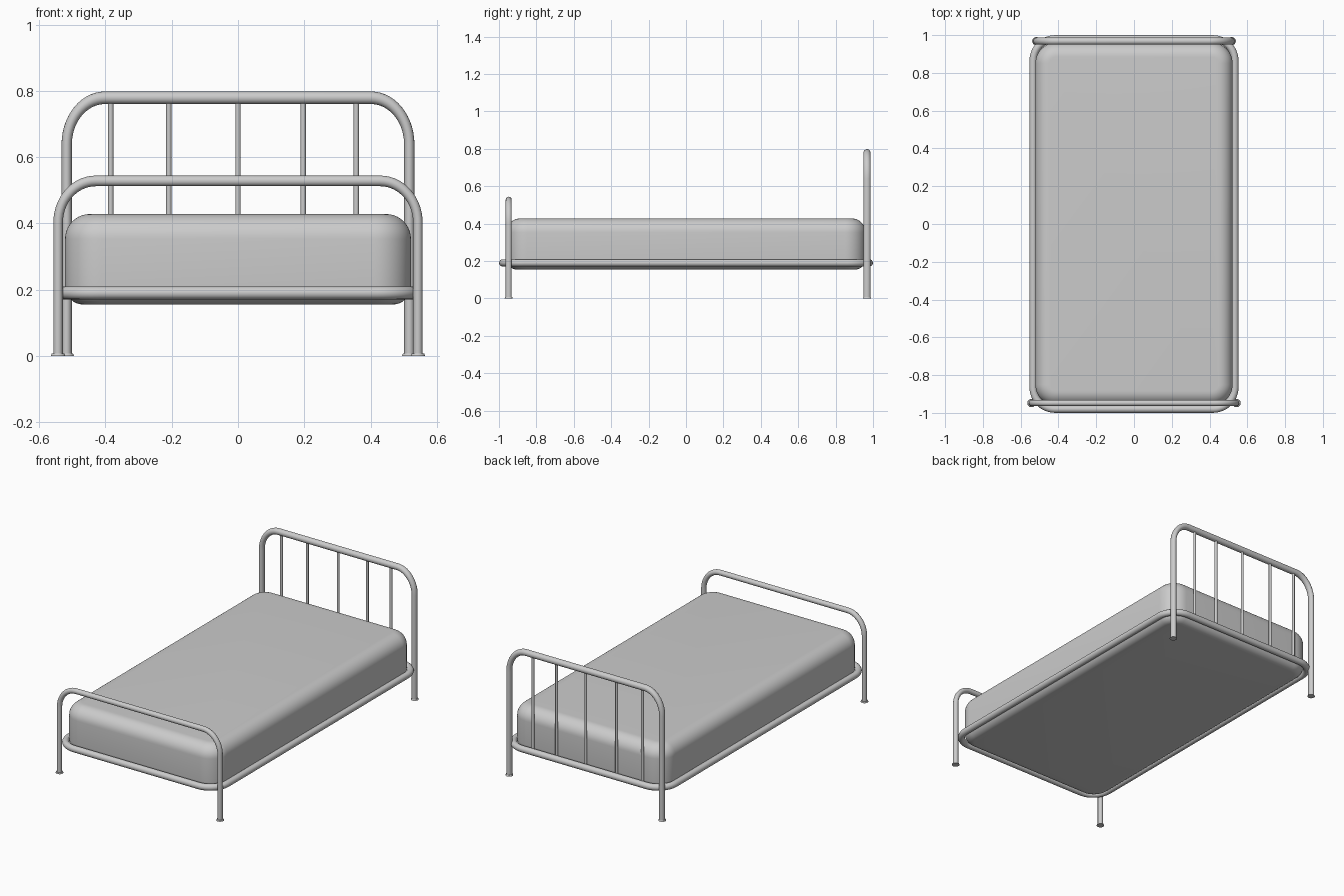
import bpy, bmesh
from math import pi, sin, cos
from mathutils import Vector

if "Cube" in bpy.data.objects:
    bpy.data.objects.remove(bpy.data.objects["Cube"])


def rounded_rect(hx, hy, r, n=12):
    # outline points, counter-clockwise
    pts = []
    for k, (sx, sy) in enumerate([(1, 1), (-1, 1), (-1, -1), (1, -1)]):
        for i in range(n + 1):
            a = (k + i / n) * pi / 2
            pts.append((sx * (hx - r) + r * cos(a), sy * (hy - r) + r * sin(a)))
    return pts


def tube(name, pts, r, closed=False, x_scale=1.0):
    # round bar along a path; x_scale squashes path and section together
    cu = bpy.data.curves.new(name, 'CURVE')
    cu.dimensions = '3D'
    cu.bevel_depth = r
    cu.bevel_resolution = 6
    cu.use_fill_caps = True
    sp = cu.splines.new('POLY')
    sp.points.add(len(pts) - 1)
    for p, co in zip(sp.points, pts):
        p.co = (co[0] / x_scale, co[1], co[2], 1)
    sp.use_cyclic_u = closed
    ob = bpy.data.objects.new(name, cu)
    bpy.context.collection.objects.link(ob)
    ob.scale.x = x_scale
    bpy.ops.object.select_all(action='DESELECT')
    bpy.context.view_layer.objects.active = ob
    ob.select_set(True)
    bpy.ops.object.convert(target='MESH')
    ob = bpy.context.object
    ob.name = name
    bpy.ops.object.transform_apply(location=False, rotation=False, scale=True)
    bpy.ops.object.shade_smooth_by_angle()
    return ob


def end_frame(name, hx, y, top, bend, r, x_scale):
    # arched bar whose ends are the legs, with a foot disc under each
    bx = bend * x_scale
    n = 14
    right = [(hx, y, 0.003)]
    for i in range(n + 1):
        a = i / n * pi / 2
        right.append((hx - bx + bx * cos(a), y, top - bend + bend * sin(a)))
    left = [(-x, yy, z) for x, yy, z in reversed(right)]
    tube(name, right + left, r, x_scale=x_scale)
    for side in (-1, 1):
        bpy.ops.mesh.primitive_cone_add(vertices=24, radius1=0.022, radius2=0.019,
                                        depth=0.007, location=(side * hx, y, 0.0035))
        bpy.context.object.name = name + "_foot"
        bpy.ops.object.shade_smooth_by_angle()


# headboard and footboard
end_frame("headboard", 0.517, 0.968, 0.779, 0.141, 0.019, 0.82)
end_frame("footboard", 0.543, -0.948, 0.528, 0.126, 0.016, 0.9)

# headboard spindles
for x in (-0.384, -0.209, 0.0, 0.197, 0.357):
    tube("headboard_spindle", [(x, 0.968, 0.19), (x, 0.968, 0.779)], 0.008)

# base rail
tube("base_rail", [(x, y, 0.19) for x, y in rounded_rect(0.534, 0.98, 0.115)],
     0.0195, closed=True)

# mattress: stacked rounded outlines with soft top and bottom edges
HX, HY, CORNER, Z0, Z1 = 0.522, 0.96, 0.11, 0.155, 0.428
levels = []
for i in range(9):
    a = i / 8 * pi / 2
    levels.append((0.055 * (1 - sin(a)), Z0 + 0.055 * (1 - cos(a))))
for i in range(11):
    a = i / 10 * pi / 2
    levels.append((0.075 * (1 - cos(a)), Z1 - 0.075 * (1 - sin(a))))
bm = bmesh.new()
rings = [[bm.verts.new((x, y, z)) for x, y in rounded_rect(HX - d, HY - d, CORNER - d)]
         for d, z in levels]
for lo, hi in zip(rings, rings[1:]):
    for i in range(len(lo)):
        j = (i + 1) % len(lo)
        bm.faces.new((lo[i], lo[j], hi[j], hi[i]))
bm.faces.new(rings[0][::-1])
bm.faces.new(rings[-1])
me = bpy.data.meshes.new("mattress")
bm.to_mesh(me)
bm.free()
mattress = bpy.data.objects.new("mattress", me)
bpy.context.collection.objects.link(mattress)
bpy.ops.object.select_all(action='DESELECT')
bpy.context.view_layer.objects.active = mattress
mattress.select_set(True)
bpy.ops.object.shade_smooth_by_angle()
